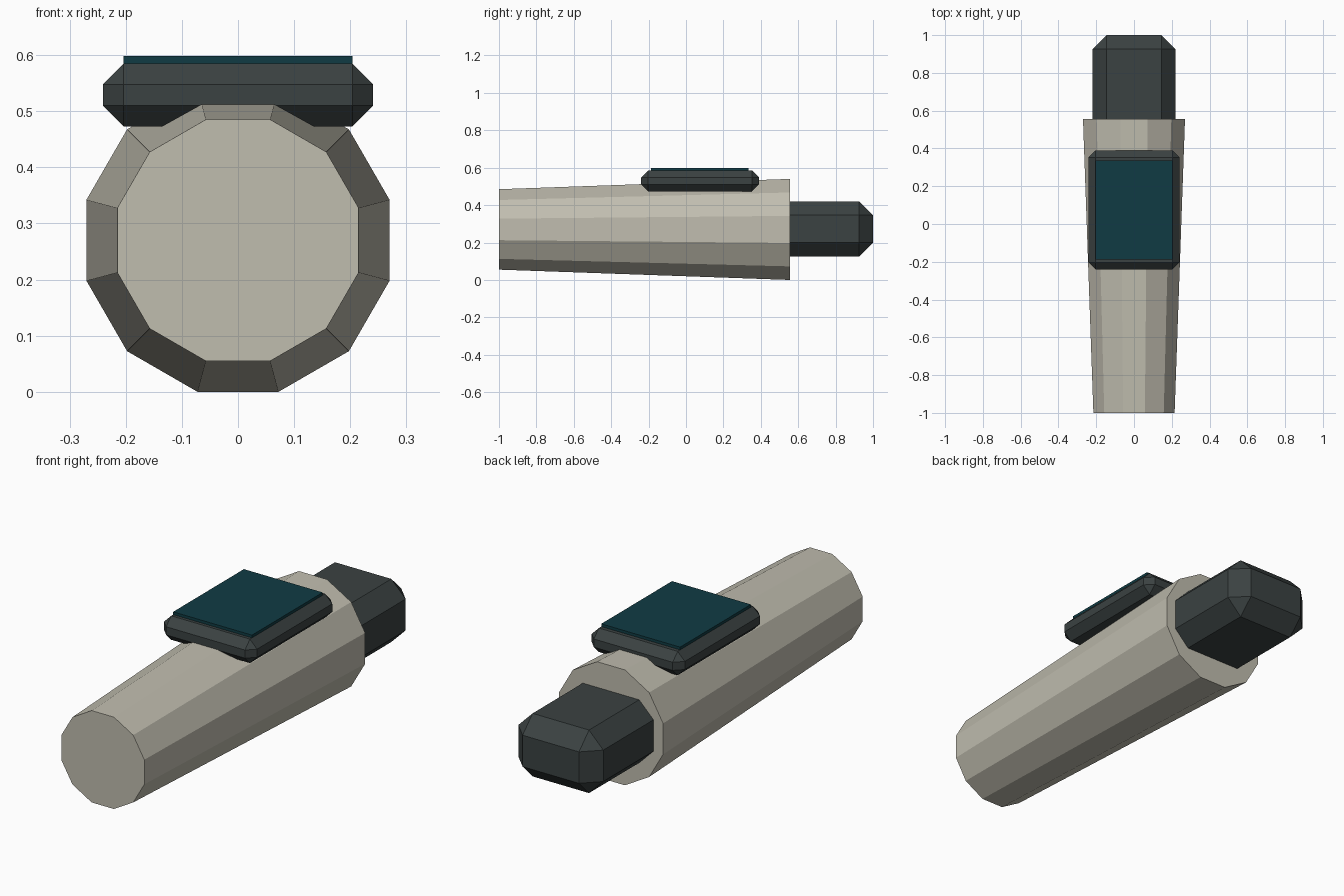
import bpy
import bmesh
from math import cos, pi
from mathutils import Matrix, Vector

default = bpy.data.objects.get("Cube")
if default:
    bpy.data.objects.remove(default, do_unlink=True)


def make_material(name, rgb):
    mat = bpy.data.materials.new(name)
    mat.use_nodes = True
    colour = (*rgb, 1.0)
    mat.diffuse_color = colour
    mat.node_tree.nodes["Principled BSDF"].inputs["Base Color"].default_value = colour
    return mat


def add_object(name, bm, mat):
    mesh = bpy.data.meshes.new(name)
    bm.to_mesh(mesh)
    bm.free()
    mesh.materials.append(mat)
    obj = bpy.data.objects.new(name, mesh)
    bpy.context.collection.objects.link(obj)
    return obj


def box(name, low, high, mat, chamfer=0):
    """Box between two corners, with optional single-cut chamfers."""
    low, high = Vector(low), Vector(high)
    bm = bmesh.new()
    bmesh.ops.create_cube(bm, size=1, matrix=Matrix.Translation((low + high) / 2)
                          @ Matrix.Diagonal((*(high - low), 1)))
    if chamfer:
        bmesh.ops.bevel(bm, geom=bm.edges[:], offset=chamfer, offset_type='OFFSET',
                        segments=1, affect='EDGES', clamp_overlap=True)
    return add_object(name, bm, mat)


sleeve_cloth = make_material("warm grey cloth", (0.53, 0.51, 0.43))
dark_plastic = make_material("dark charcoal", (0.043, 0.054, 0.054))
screen_glass = make_material("deep teal glass", (0.005, 0.044, 0.057))

# Tapered twelve-sided forearm lying along y, flats at the sides and top
sides, front, back, axis_z = 12, -1.0, 0.555, 0.27
to_radius = 1 / cos(pi / sides)
bm = bmesh.new()
bmesh.ops.create_cone(
    bm, cap_ends=True, segments=sides, depth=back - front,
    radius1=0.215 * to_radius, radius2=0.27 * to_radius,
    matrix=Matrix.Translation((0, (front + back) / 2, axis_z))
    @ Matrix.Rotation(-pi / 2, 4, 'X') @ Matrix.Rotation(pi / sides, 4, 'Z'))
add_object("forearm", bm, sleeve_cloth)

# Chamfered fist set into the wide end
box("fist", (-0.22, 0.42, 0.125), (0.22, 1.0, 0.42), dark_plastic, 0.074)

# Wrist device with a raised screen
box("device_case", (-0.241, -0.24, 0.473), (0.241, 0.39, 0.585), dark_plastic, 0.037)
box("device_screen", (-0.204, -0.188, 0.58), (0.204, 0.335, 0.598), screen_glass)
